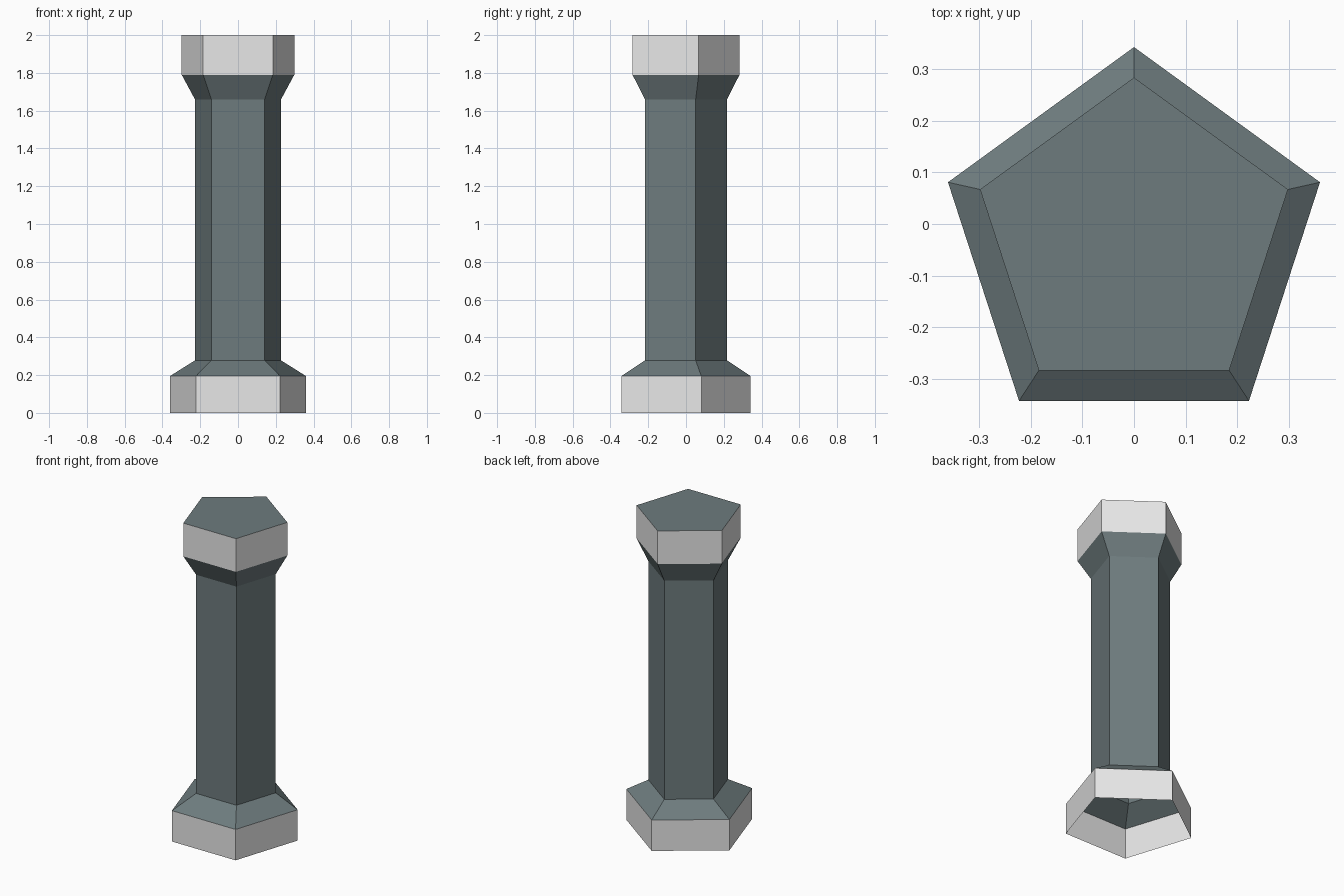
import bpy, bmesh, math

if "Cube" in bpy.data.objects:
    bpy.data.objects.remove(bpy.data.objects["Cube"])

SIDES = 5


def material(name, rgb):
    m = bpy.data.materials.new(name)
    m.diffuse_color = (*rgb, 1)
    m.use_nodes = True
    m.node_tree.nodes["Principled BSDF"].inputs["Base Color"].default_value = m.diffuse_color
    return m


slate = material("slate_stone", (0.155, 0.199, 0.207))
pale = material("pale_trim", (0.8, 0.8, 0.8))


def ring(bm, half_width, z):
    """Pentagon pointing to +y, centred on its bounding box."""
    r = half_width / math.sin(math.radians(72))
    shift = r * (1 - math.cos(math.radians(36))) / 2
    verts = []
    for i in range(SIDES):
        a = math.pi / 2 + i * math.tau / SIDES
        verts.append(bm.verts.new((r * math.cos(a), r * math.sin(a) - shift, z)))
    return verts


# Column profile from the floor up: (half width, height)
profile = [(0.36, 0.0), (0.36, 0.195), (0.228, 0.278),
           (0.228, 1.66), (0.298, 1.79), (0.298, 2.0)]
trim_bands = {0, 4}  # foot and head bands are pale

bm = bmesh.new()
rings = [ring(bm, w, z) for w, z in profile]
for band, (low, high) in enumerate(zip(rings, rings[1:])):
    for i in range(SIDES):
        j = (i + 1) % SIDES
        face = bm.faces.new((low[i], low[j], high[j], high[i]))
        face.material_index = 1 if band in trim_bands else 0

# Slate top cap; the underside stays open and hollow
bm.faces.new(rings[-1])

mesh = bpy.data.meshes.new("column")
bm.to_mesh(mesh)
bm.free()
mesh.materials.append(slate)
mesh.materials.append(pale)
column = bpy.data.objects.new("column", mesh)
bpy.context.collection.objects.link(column)
